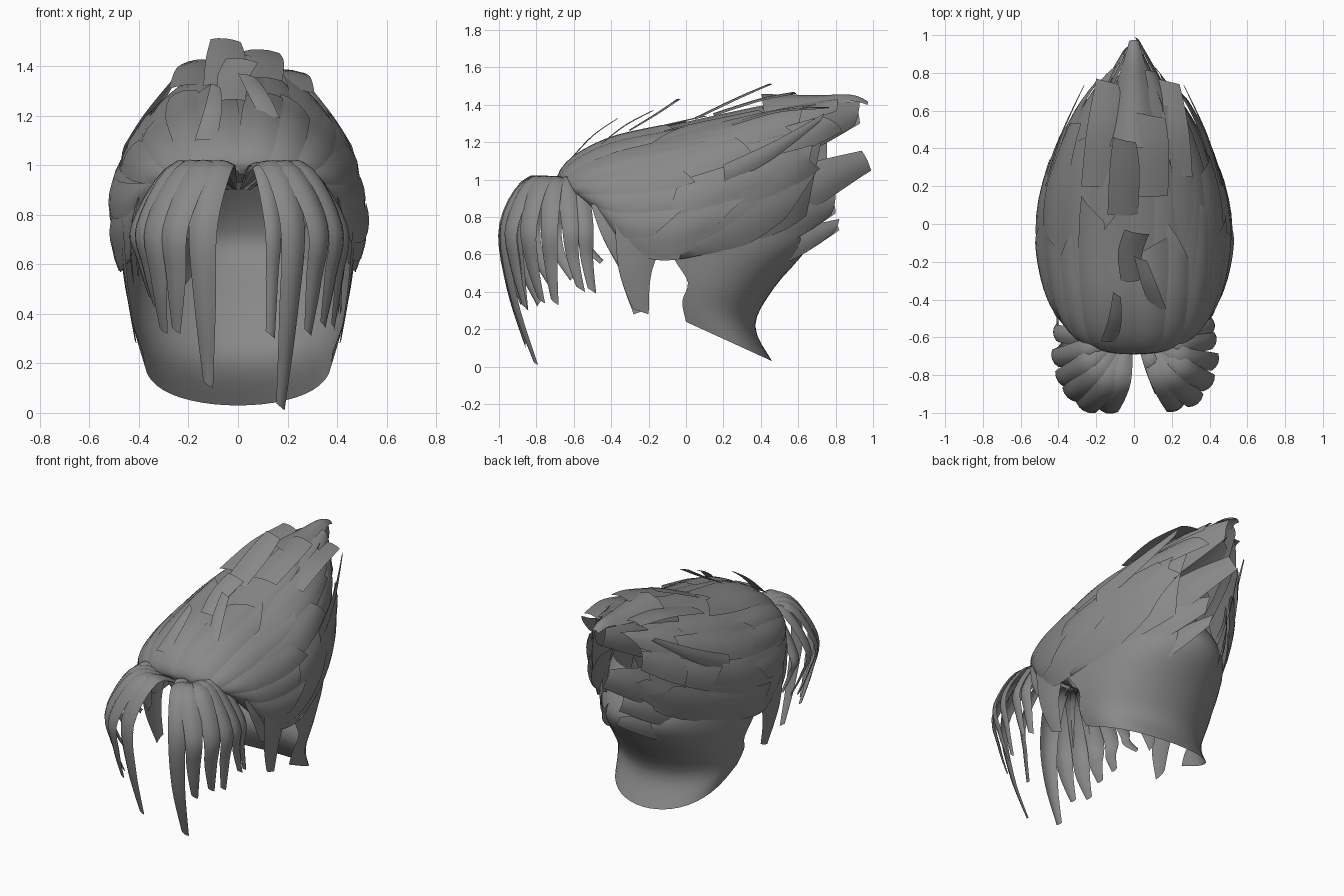
import bpy, math, random
from mathutils import Vector

random.seed(4)
hair = bpy.data.materials.new("grey_hair")
hair.diffuse_color = (0.25, 0.25, 0.25, 1)


def spline(pts, t):
    """Catmull-Rom through tuples of any length, t in 0..len-1."""
    n = len(pts) - 1
    t = max(0.0, min(n - 1e-6, t))
    i = int(t)
    f = t - i
    p = [pts[max(0, min(n, k))] for k in (i - 1, i, i + 1, i + 2)]
    return [0.5 * (2 * b + (c - a) * f + (2 * a - 5 * b + 4 * c - d) * f * f
                   + (3 * b - a - 3 * c + d) * f ** 3) for a, b, c, d in zip(*p)]


def build(name, grids):
    """One smooth object from several point grids."""
    verts, faces = [], []
    for rows in grids:
        o, c = len(verts), len(rows[0])
        verts += [p for r in rows for p in r]
        for i in range(len(rows) - 1):
            for j in range(c - 1):
                a = o + i * c + j
                faces.append((a, a + 1, a + c + 1, a + c))
    me = bpy.data.meshes.new(name)
    me.from_pydata(verts, [], faces)
    me.polygons.foreach_set("use_smooth", [True] * len(faces))
    me.materials.append(hair)
    ob = bpy.data.objects.new(name, me)
    bpy.context.collection.objects.link(ob)
    return ob


def ribbon(path, widths, side, curl=0.2, segs=12, slant=0.03):
    """Curved strip along a path, bulging outward in its middle."""
    n, m = len(path) - 1, len(widths) - 1
    s = Vector(side).normalized()
    rows = []
    for i in range(segs + 1):
        f = i / segs
        p = Vector(spline(path, f * n))
        tan = Vector(spline(path, f * n + 0.02)) - Vector(spline(path, f * n - 0.02))
        tan.normalize()
        nor = s.cross(tan).normalized()
        w = spline([(x,) for x in widths], f * m)[0]
        rows.append([p + s * (u * w / 2) + nor * (w * curl * (1 - u * u))
                     - tan * (slant * f ** 4 * (1 + u) / 2)
                     for u in (-1, -0.5, 0, 0.5, 1)])
    return rows


# Swept-back volume: top y, top z, bottom y, bottom z, half width
STATIONS = [(-0.60, 0.93, -0.50, 0.89, 0.24), (-0.69, 1.00, -0.50, 0.86, 0.32),
            (-0.61, 1.11, -0.42, 0.75, 0.40), (-0.40, 1.21, -0.33, 0.63, 0.46),
            (-0.10, 1.27, -0.15, 0.57, 0.50), (0.20, 1.33, 0.05, 0.59, 0.49),
            (0.48, 1.38, 0.34, 0.66, 0.40), (0.70, 1.40, 0.58, 0.76, 0.27),
            (0.88, 1.41, 0.76, 0.92, 0.10)]
ARC = math.radians(110)


def on_hair(t, v, lift=0.0):
    ty, tz, by, bz, w = spline(STATIONS, t)
    a = v * ARC
    f = (math.cos(a) - math.cos(ARC)) / (1 - math.cos(ARC))
    x = math.copysign(w * abs(math.sin(a)) ** 0.9, a)
    lift *= 1 - 0.4 * abs(v)
    return Vector((x + lift * math.sin(a), by + (ty - by) * f,
                   bz + (tz - bz) * f + lift * math.cos(a)))


build("hair_cap", [[[on_hair(i * 7.3 / 36, -1 + j / 16) for j in range(33)]
                    for i in range(37)]])


# Overlapping locks in rows from the hairline, drifting upward to the back
def lock(t0, t1, v, half, lift):
    rows, slant = [], random.uniform(-0.4, 0.4)
    for i in range(13):
        f = i / 12
        h = half * (1 - 0.35 * f ** 2)
        row = []
        for u in (-1, -0.5, 0, 0.5, 1):
            vv = max(-1, min(1, v * (1 - 0.12 * f) + u * h))
            t = t0 + (t1 - t0) * f + slant * u * f ** 3
            row.append(on_hair(t, vv, -0.008 + 0.012 * (1 - u * u) + lift * f))
        rows.append(row)
    return rows


for name, t0, t1, n, lift in (("front_locks", 0.8, 4.4, 12, 0.03),
                              ("crown_locks", 2.0, 5.8, 11, 0.035),
                              ("middle_locks", 3.4, 6.8, 10, 0.04),
                              ("rear_locks", 4.8, 7.5, 9, 0.04)):
    grids = []
    for k in range(n):
        v = -0.93 + 1.86 * k / (n - 1) + random.uniform(-0.03, 0.03)
        j = random.uniform(-0.5, 0.4)
        grids.append(lock(t0 + 0.4 * j, t1 + j, v, 1.25 / n,
                          lift * random.uniform(0.5, 1.4)))
    build(name, grids)

# Nape: side y, side z, back y, back z, half width, roundness, top to bottom
NAPE = [(-0.12, 0.86, 0.50, 0.95, 0.45, 1.0), (-0.12, 0.70, 0.63, 0.78, 0.475, 1.0),
        (-0.06, 0.57, 0.65, 0.64, 0.465, 1.0), (0.01, 0.45, 0.47, 0.42, 0.445, 0.9),
        (-0.02, 0.35, 0.37, 0.22, 0.42, 0.8), (0.00, 0.24, 0.46, 0.03, 0.38, 0.7)]


def on_nape(t, v):
    sy, sz, by, bz, w, e = spline(NAPE, t)
    f = max(0, math.cos(v * math.pi / 2)) ** e
    return Vector((w * math.sin(v * math.pi / 2), sy + (by - sy) * f, sz + (bz - sz) * f))


build("nape", [[[on_nape(i / 4, -1 + j / 12) for j in range(25)] for i in range(21)]])

# Fringe strands: apex x y, widest x y, tip x y z, width
FRINGE = {1: [(.14, -.81, .22, -.965, .17, -.80, .01, .11),
              (.09, -.74, .14, -.88, .13, -.85, .30, .07),
              (.19, -.80, .32, -.93, .28, -.86, .31, .11),
              (.24, -.76, .39, -.84, .34, -.77, .34, .11),
              (.24, -.70, .42, -.73, .38, -.70, .33, .10),
              (.23, -.64, .41, -.62, .41, -.56, .40, .09),
              (.21, -.58, .40, -.54, .40, -.50, .39, .09)],
          -1: [(.08, -.82, .14, -.975, .12, -.85, .10, .12),
               (.14, -.82, .25, -.965, .25, -.87, .32, .12),
               (.19, -.78, .33, -.90, .30, -.78, .32, .12),
               (.23, -.73, .38, -.82, .33, -.71, .42, .11),
               (.24, -.66, .41, -.71, .35, -.60, .46, .10),
               (.21, -.59, .40, -.58, .40, -.44, .55, .09)]}
for m, strands in FRINGE.items():
    grids = []
    for ax, ay, px, py, ex, ey, ez, w in strands:
        path = [(m * .03, -.58, .90), (m * ax, ay, 1.0), (m * px, py, .76),
                (m * (px * .65 + ex * .35), py * .75 + ey * .25, .76 * .5 + ez * .5),
                (m * ex, ey, ez)]
        d = Vector((m * px - m * .03, py + .58, 0))
        grids.append(ribbon(path, (.05, w * 1.1, w, w * .75, .04),
                            d.cross(Vector((0, 0, 1))), 0.18, 20))
    build("fringe_right" if m > 0 else "fringe_left", grids)

for m, label in ((1, "right"), (-1, "left")):
    # Sideburns and temple wisps
    fore = (0, -m, 0)
    build("sideburn_" + label, [
        ribbon([(m * .465, -.22, .78), (m * .445, -.27, .52), (m * .41, -.24, .28)],
               (.32, .18, .08), fore, 0.06),
        ribbon([(m * .40, -.43, .87), (m * .43, -.38, .70), (m * .42, -.33, .52)],
               (.16, .14, .05), fore, 0.06)])
    # Blades closing in on the back point, rising backward
    down = (0, 0, -m)
    build("back_blades_" + label, [
        ribbon([(m * .22, .40, 1.20), (m * .13, .68, 1.28), (m * .02, .93, 1.36)],
               (.30, .24, .12), down, 0.1),
        ribbon([(m * .26, .40, .86), (m * .15, .70, .98), (m * .03, .94, 1.09)],
               (.30, .24, .13), down, 0.1, slant=-.06 * m),
        ribbon([(m * .30, .38, .74), (m * .20, .60, .80), (m * .06, .80, .87)],
               (.28, .22, .10), down, 0.1),
        ribbon([(m * .22, .45, .60), (m * .14, .64, .68), (m * .05, .82, .76)],
               (.18, .14, .06), down, 0.1),
        ribbon([(m * .46, .20, 1.02), (m * .38, .47, 1.16), (m * .26, .74, 1.34)],
               (.12, .09, .03), down, 0.1)])

# Central back spike, folded over the blades
build("back_spike", [ribbon([(0, .42, 1.34), (0, .70, 1.38), (0, .88, 1.42), (0, .97, 1.40)],
                            (.34, .21, .10, .05), (1, 0, 0), 0.35, slant=0)])

# Loose pieces standing off the top
LOOSE = [([(-.13, -.62, 1.10), (-.10, -.50, 1.23), (-.09, -.36, 1.33)], (.09, .07, .04)),
         ([(.13, -.45, 1.19), (.08, -.32, 1.29), (.03, -.17, 1.37)], (.08, .08, .06)),
         ([(-.02, -.30, 1.26), (-.02, -.15, 1.35), (.02, -.03, 1.43)], (.10, .13, .14)),
         ([(-.06, .05, 1.32), (-.05, .28, 1.43), (-.05, .46, 1.51)], (.16, .16, .12)),
         ([(.08, .15, 1.34), (.09, .40, 1.42), (.09, .59, 1.46)], (.20, .19, .15)),
         ([(-.17, .20, 1.31), (-.15, .50, 1.39), (-.14, .77, 1.42)], (.22, .20, .12)),
         ([(.20, .25, 1.29), (.19, .50, 1.36), (.18, .77, 1.38)], (.22, .20, .12))]
build("loose_top_pieces", [ribbon(p, w, (1, 0, 0), 0.08) for p, w in LOOSE])
